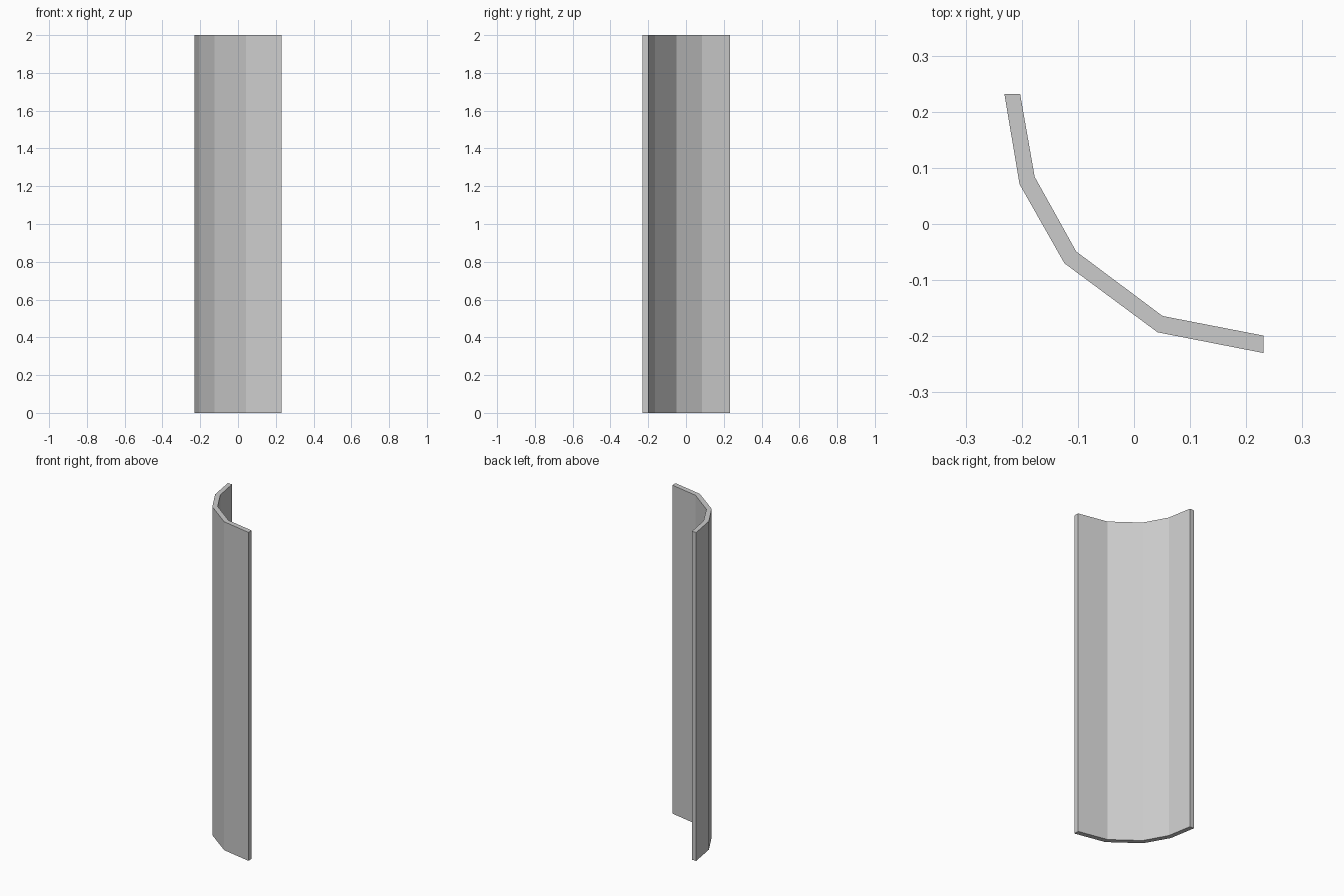
import bpy, bmesh

if "Cube" in bpy.data.objects:
    bpy.data.objects.remove(bpy.data.objects["Cube"])

HEIGHT = 2.0

# Cross-section of the bent panel, as matching outer and inner edges
outer = [(-0.231, 0.232), (-0.204, 0.071), (-0.124, -0.070), (0.042, -0.193), (0.231, -0.230)]
inner = [(-0.203, 0.232), (-0.177, 0.084), (-0.103, -0.049), (0.051, -0.164), (0.231, -0.199)]

bm = bmesh.new()


def column(points, z):
    return [bm.verts.new((x, y, z)) for x, y in points]


# Bottom strip of quads, one per facet
out_v, in_v = column(outer, 0), column(inner, 0)
strip = [bm.faces.new((out_v[i], out_v[i + 1], in_v[i + 1], in_v[i]))
         for i in range(len(outer) - 1)]

# Raise the strip to full height, keeping the bottom closed
result = bmesh.ops.extrude_face_region(bm, geom=strip, use_keep_orig=True)
top = [g for g in result["geom"] if isinstance(g, bmesh.types.BMVert)]
bmesh.ops.translate(bm, verts=top, vec=(0, 0, HEIGHT))
bmesh.ops.recalc_face_normals(bm, faces=bm.faces[:])

mesh = bpy.data.meshes.new("curved_panel")
bm.to_mesh(mesh)
bm.free()
panel = bpy.data.objects.new("curved_panel", mesh)
bpy.context.collection.objects.link(panel)
